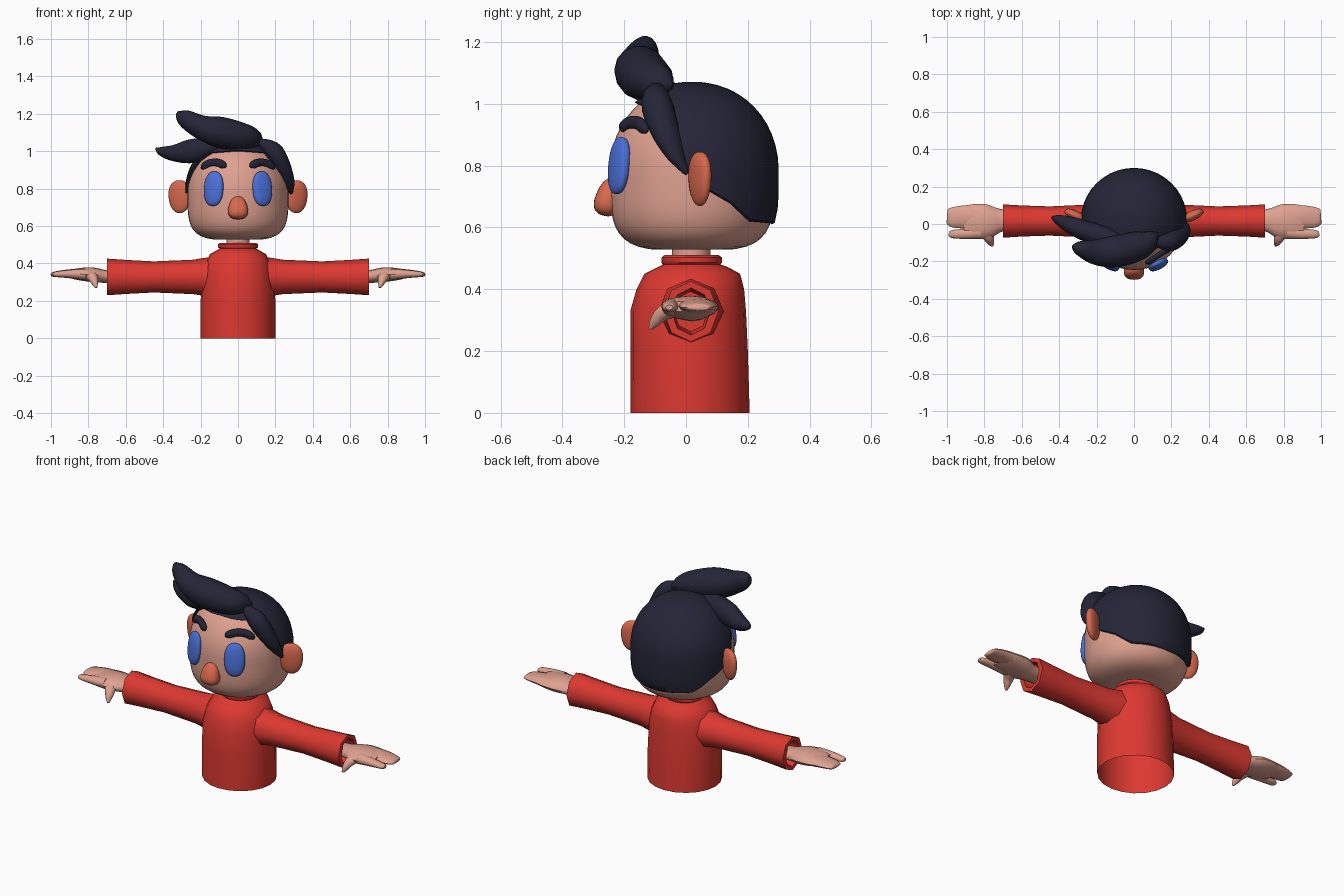
import bpy, bmesh
from math import sin, cos, pi, sqrt, radians
from mathutils import Vector, Euler

if "Cube" in bpy.data.objects:
    bpy.data.objects.remove(bpy.data.objects["Cube"])


def material(name, rgb):
    m = bpy.data.materials.new(name)
    m.use_nodes = True
    m.diffuse_color = (*rgb, 1)
    m.node_tree.nodes["Principled BSDF"].inputs["Base Color"].default_value = (*rgb, 1)
    return m


SKIN = material("skin", (0.74, 0.36, 0.28))
BLUSH = material("blush_skin", (0.68, 0.14, 0.075))
HAIR = material("dark_hair", (0.018, 0.018, 0.038))
RED = material("red_sweater", (0.72, 0.04, 0.03))
BLUE = material("blue_eyes", (0.07, 0.16, 0.68))


def finish(name, bm, mat):
    bmesh.ops.recalc_face_normals(bm, faces=bm.faces)
    mesh = bpy.data.meshes.new(name)
    bm.to_mesh(mesh)
    bm.free()
    mesh.materials.append(mat)
    ob = bpy.data.objects.new(name, mesh)
    bpy.context.collection.objects.link(ob)
    bpy.ops.object.select_all(action="DESELECT")
    ob.select_set(True)
    bpy.context.view_layer.objects.active = ob
    bpy.ops.object.shade_smooth_by_angle(angle=radians(50))
    return ob


def loft(name, rings, mat, start=True, end=True):
    """Skin a list of closed rings, optionally capping the ends."""
    bm = bmesh.new()
    rows = [[bm.verts.new(p) for p in ring] for ring in rings]
    n = len(rows[0])
    for a, b in zip(rows, rows[1:]):
        for i in range(n):
            j = (i + 1) % n
            bm.faces.new((a[i], a[j], b[j], b[i]))
    if start:
        bm.faces.new(rows[0])
    if end:
        bm.faces.new(rows[-1])
    return finish(name, bm, mat)


def oval(c, u, v, n):
    c, u, v = Vector(c), Vector(u), Vector(v)
    return [c + u * cos(2 * pi * i / n) + v * sin(2 * pi * i / n) for i in range(n)]


def tube(name, pts, mat, n=14, steps=5):
    """Soft tapered tube through points (x, y, z, side radius, up radius)."""
    p = [Vector(q) for q in pts]
    p = [p[0]] + p + [p[-1]]
    path = []
    for a, b, c, d in zip(p, p[1:], p[2:], p[3:]):
        for k in range(steps):
            t = k / steps
            path.append(0.5 * (2 * b + (c - a) * t + (2 * a - 5 * b + 4 * c - d) * t * t
                               + (3 * b - a - 3 * c + d) * t ** 3))
    path.append(p[-1])
    rings = []
    for i, q in enumerate(path):
        lo, hi = path[max(i - 1, 0)], path[min(i + 1, len(path) - 1)]
        tan = Vector(hi[:3]) - Vector(lo[:3])
        side = tan.cross(Vector((0, 0, 1))).normalized()
        up = side.cross(tan).normalized()
        rings.append(oval(q[:3], side * max(q[3], .002), up * max(q[4], .002), n))
    return loft(name, rings, mat)


def blob(name, loc, size, rot, mat, power=1.0, taper=0.0):
    """Rounded pebble; power below 1 makes it squarer, taper narrows the top."""
    bm = bmesh.new()
    bmesh.ops.create_uvsphere(bm, u_segments=24, v_segments=16, radius=1)
    turn = Euler([radians(a) for a in rot])
    for v in bm.verts:
        x, y, z = [abs(c) ** power * (1 if c > 0 else -1) for c in v.co]
        k = 1 - taper * z
        p = Vector((x * k * size[0], y * k * size[1], z * size[2]))
        p.rotate(turn)
        v.co = p + Vector(loc)
    return finish(name, bm, mat)


# Skull shape shared by head, hair and face parts
def swell(z, top=0.28):
    if z > 0.78:
        return max(0, 1 - ((z - 0.78) / top) ** 2.1) ** (1 / 2.1)
    return max(0, 1 - ((0.78 - z) / 0.255) ** 4) ** 0.25


def skull(phi, z, grow=0.0, top=0.28):
    s = swell(z, top)
    return (sin(phi) * (0.27 + grow) * s, 0.02 - cos(phi) * (0.266 + grow) * s, z)


def face_y(x, z):
    s = swell(z)
    return 0.02 - 0.266 * s * sqrt(1 - (x / (0.27 * s)) ** 2)


N = 40
angles = [2 * pi * i / N for i in range(N)]
levels = [0.793 - 0.265 * cos(pi * k / 24) for k in range(25)]
loft("head", [[skull(a, z) for a in angles] for z in levels], SKIN)

# Hair cap, following a hairline given by angle away from the face
HAIRLINE = [(0, 1.0), (45, .99), (62, .95), (78, .84), (87, .77), (100, .72),
            (120, .67), (132, .62), (180, .61)]


def hairline(phi):
    d = abs((phi * 180 / pi + 180) % 360 - 180)
    for (a, za), (b, zb) in zip(HAIRLINE, HAIRLINE[1:]):
        if d <= b:
            return za + (zb - za) * (d - a) / (b - a)
    return HAIRLINE[-1][1]


cap = [[skull(a, hairline(a) + .01, -0.01) for a in angles],
       [skull(a, hairline(a), 0.006) for a in angles]]
for k in range(17):
    t = sin(k / 16.2 * pi / 2)
    cap.append([skull(a, hairline(a) + 0.005 + (1.065 - hairline(a)) * t, 0.014, 0.291)
                for a in angles])
loft("hair_cap", cap, HAIR, start=False)

# Swept hair locks
tube("top_lock", [(-.325, -.12, 1.205, .01, .012), (-.29, -.13, 1.18, .04, .045),
                  (-.2, -.15, 1.13, .07, .065), (-.09, -.145, 1.1, .085, .085),
                  (.04, -.11, 1.075, .075, .07), (.1, -.07, 1.065, .04, .045),
                  (.125, -.045, 1.06, .005, .005)], HAIR)
tube("right_lock", [(-.44, .035, 1.015, .005, .005), (-.41, .025, 1.0, .025, .025),
                    (-.34, -.005, .99, .045, .045), (-.25, -.04, 1.0, .055, .065),
                    (-.14, -.07, 1.025, .05, .05), (-.04, -.08, 1.04, .01, .01)], HAIR)
tube("left_lock", [(.105, -.09, 1.055, .005, .005), (.13, -.095, 1.045, .03, .025),
                   (.19, -.095, 1.0, .05, .05), (.235, -.07, .92, .05, .045),
                   (.265, -.035, .84, .04, .03), (.282, -.005, .785, .015, .012),
                   (.284, .0, .77, .003, .003)], HAIR)

# Nose, neck
blob("nose", (0, -.252, .698), (.052, .04, .062), (-12, 0, 0), BLUSH, 0.85, 0.25)
loft("neck", [oval((0, .017, z), (.062, 0, 0), (0, .062, 0), 16) for z in (.45, .56)], SKIN)

# Sweater body with rolled collar: (height, half width, front, back)
BODY = [(0, .2, -.18, .206), (.2, .2, -.18, .2), (.33, .192, -.18, .194),
        (.4, .177, -.16, .188), (.45, .15, -.135, .175), (.472, .11, -.09, .135),
        (.48, .098, -.075, .11), (.486, .107, -.08, .117), (.502, .107, -.08, .117),
        (.51, .096, -.07, .106), (.505, .075, -.05, .088), (.47, .07, -.045, .082)]
loft("sweater_body", [oval((0, (f + b) / 2, z), (w, 0, 0), (0, (b - f) / 2, 0), 20)
                      for z, w, f, b in BODY], RED, start=False)

# Sleeve: (distance out, half depth, half height), folding back inside the cuff
SLEEVE = [(.08, .11, .115), (.16, .105, .105), (.24, .088, .092), (.45, .078, .083),
          (.6, .083, .091), (.7, .089, .098), (.7, .062, .076), (.6, .055, .065)]

for label, s in (("left", 1), ("right", -1)):
    # Face features
    blob(label + "_eye", (s * .13, face_y(.13, .8) - .004, .8), (.056, .024, .093),
         (-6, 0, s * 27), BLUE, 0.85)
    brow = [(.066, .915, .006), (.078, .925, .02), (.11, .938, .022), (.15, .936, .022),
            (.18, .92, .02), (.195, .908, .006)]
    tube(label + "_brow", [(s * x, face_y(x, z) - .002, z, .017 * min(1, r / .018), r)
                           for x, z, r in brow], HAIR)
    blob(label + "_ear", (s * .312, .045, .757), (.064, .026, .088), (0, 0, s * 25),
         BLUSH, 0.9, -0.1)

    # Arm
    loft(label + "_sleeve", [oval((s * x, .016, .328), (0, d, 0), (0, 0, h), 8)
                             for x, d, h in SLEEVE], RED)

    # Hand: palm, joined fingers, separate index finger and thumb
    def part(name, pts):
        tube(label + name, [(s * p[0], *p[1:]) for p in pts], SKIN, 12, 4)

    part("_palm", [(.58, .02, .33, .05, .032), (.7, .02, .33, .058, .034),
                   (.78, .014, .34, .09, .039), (.86, .014, .343, .092, .031),
                   (.91, .014, .344, .08, .018)])
    part("_fingers", [(.82, .04, .342, .06, .032), (.9, .038, .345, .062, .024),
                      (.97, .035, .343, .054, .016), (.994, .033, .341, .042, .011),
                      (1.0, .033, .341, .025, .004)])
    part("_index_finger", [(.82, -.045, .342, .034, .03), (.9, -.052, .344, .028, .022),
                           (.97, -.054, .342, .022, .015), (.99, -.054, .341, .012, .008)])
    part("_thumb", [(.79, -.04, .338, .034, .03), (.775, -.075, .322, .028, .025),
                    (.765, -.1, .295, .018, .018), (.758, -.116, .272, .006, .006)])
